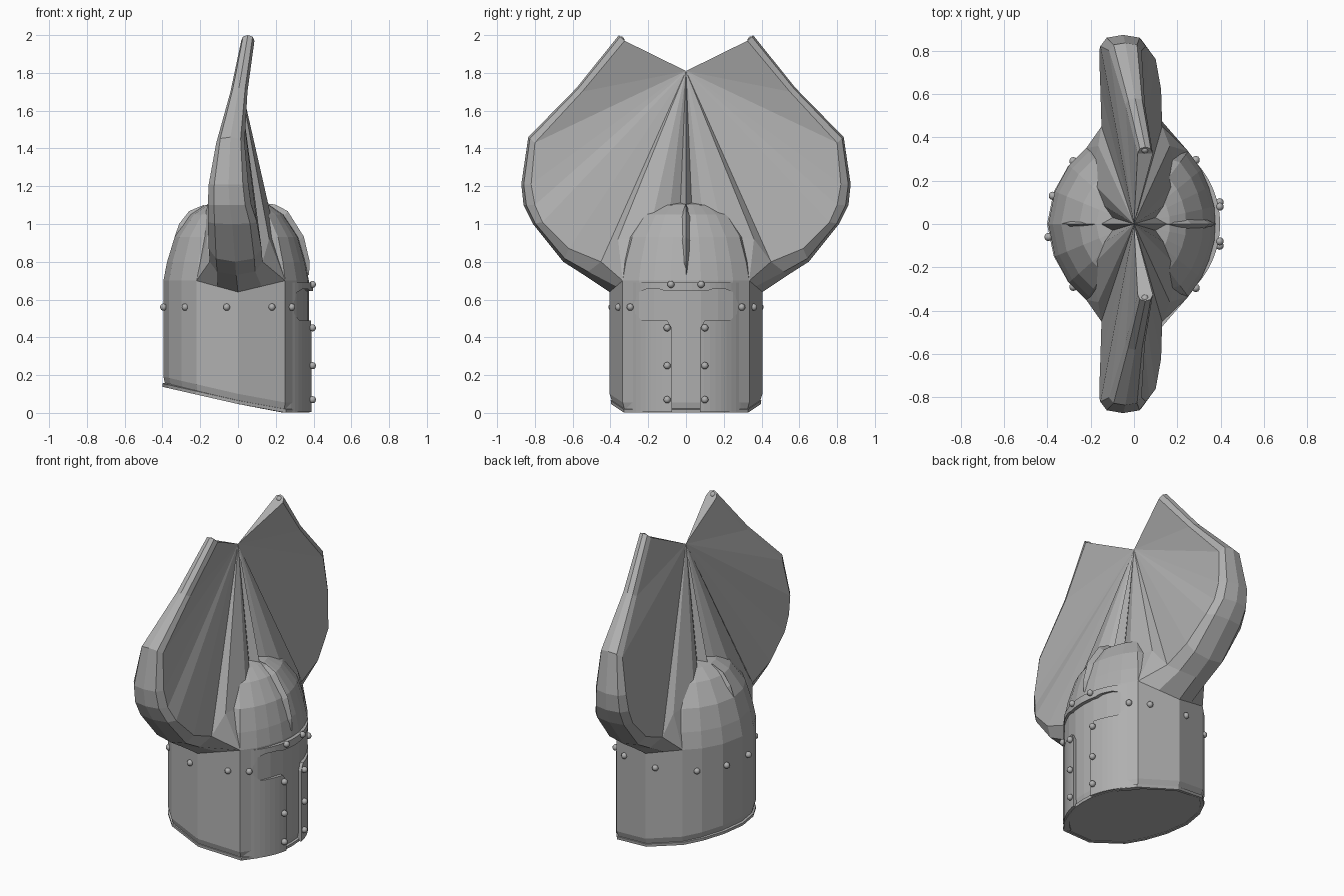
import bpy, bmesh, math
from mathutils import Vector

if "Cube" in bpy.data.objects:
    bpy.data.objects.remove(bpy.data.objects["Cube"])

steel = bpy.data.materials.new("steel grey")
steel.diffuse_color = (0.43, 0.43, 0.43, 1)
steel.use_nodes = True
steel.node_tree.nodes["Principled BSDF"].inputs["Base Color"].default_value = steel.diffuse_color


def finish(name, bm, smooth=False):
    bmesh.ops.remove_doubles(bm, verts=bm.verts, dist=0.0005)
    bmesh.ops.recalc_face_normals(bm, faces=bm.faces)
    me = bpy.data.meshes.new(name)
    bm.to_mesh(me)
    bm.free()
    me.materials.append(steel)
    for p in me.polygons:
        p.use_smooth = smooth
    ob = bpy.data.objects.new(name, me)
    bpy.context.collection.objects.link(ob)
    return ob


def face(bm, pts):
    return bm.faces.new([bm.verts.new(p) for p in pts])


def skin(bm, rings, closed=True):
    vs = [[bm.verts.new(p) for p in r] for r in rings]
    n = len(vs[0])
    for a, b in zip(vs, vs[1:]):
        for i in range(n if closed else n - 1):
            j = (i + 1) % n
            bm.faces.new((a[i], a[j], b[j], b[i]))
    return vs


def low(x):
    # slanted lower edge of the helmet
    return 0.005 + max(0, 0.2 - x) * 0.23


# Helmet outline, seen from above: face is at +x
half = [(.375, 0), (.37, .08), (.345, .17), (.31, .25), (.25, .335), (0, .405),
        (-.22, .35), (-.30, .27), (-.365, .15), (-.395, 0)]
outline = half + [(x, -y) for x, y in half[-2:0:-1]]

# Shell: wall, dome and closed underside
bm = bmesh.new()
rings = [[(x * .97, y * .96, low(x)) for x, y in outline],
         [(x, y, low(x) + .05) for x, y in outline],
         [(x, y, .64 if x == 0 else .70) for x, y in outline]]
for s, z in [(.95, .80), (.85, .93), (.64, 1.05), (.44, 1.10), (.15, 1.12)]:
    rings.append([(x * s, y * s, z) for x, y in outline])
vs = skin(bm, rings)
bm.faces.new(vs[0])
bm.faces.new(vs[-1])
finish("helmet_shell", bm)

# Bottom rim
bm = bmesh.new()
rim = []
for dr, dz in [(.96, 0), (1.01, 0), (1.015, .018), (.97, .022)]:
    rim.append([(x * dr, y * dr * .97, low(x) - .004 + dz) for x, y in outline])
skin(bm, rim + rim[:1])
finish("bottom_rim", bm)

# Face plate with a T-shaped opening
bm = bmesh.new()
plate = []
for i in range(-12, 13):
    a = math.radians(54) * i / 12
    c, s = math.cos(a), math.sin(a)
    plate.append([(r * c, r * s * 1.03, z) for r, z in
                  [(.365, .004), (.397, .004), (.397, .69), (.365, .69)]])
vs = skin(bm, plate)
bm.faces.new(vs[0])
bm.faces.new(vs[-1])
face_plate = finish("face_plate", bm)

bm = bmesh.new()
slot = [(.075, -.1), (.075, .45), (.10, .49), (.235, .49), (.27, .525), (.275, .58),
        (.25, .64), (.21, .655), (.14, .655), (.11, .645)]
slot += [(-y, z) for y, z in slot[::-1]]
f = face(bm, [(.1, y, z) for y, z in slot])
ext = bmesh.ops.extrude_face_region(bm, geom=[f])["geom"]
bmesh.ops.translate(bm, vec=(.5, 0, 0), verts=[v for v in ext if isinstance(v, bmesh.types.BMVert)])
cutter = finish("slot_cutter", bm)
cutter.hide_render = True
mod = face_plate.modifiers.new("slot", 'BOOLEAN')
mod.operation = 'DIFFERENCE'
mod.object = cutter
mod.solver = 'EXACT'
dg = bpy.context.evaluated_depsgraph_get()
cut_mesh = bpy.data.meshes.new_from_object(face_plate.evaluated_get(dg))
face_plate.modifiers.clear()
face_plate.data = cut_mesh
bpy.data.objects.remove(cutter)

# Horns, with the thin webs that run from each horn to a shared peak
APEX = (0, 0, 1.81)
# centre x, half width, inner (y, z), outer (y, z)
stations = [(-.01, .14, .45, .80, .54, .73), (-.015, .14, .62, .87, .65, .80),
            (-.03, .13, .76, 1.01, .81, 1.0), (-.045, .115, .80, 1.1, .86, 1.1),
            (-.05, .105, .82, 1.21, .872, 1.21), (-.04, .075, .80, 1.43, .835, 1.46),
            (.005, .045, .55, 1.70, .58, 1.72), (.052, .035, .325, 1.97, .355, 2.0)]
bm = bmesh.new()
for s in (1, -1):
    rings = [[(.25, s * .335, .70), (.125, s * .37, .67), (0, s * .405, .64),
              (-.11, s * .378, .67), (-.22, s * .35, .70)]]
    for cx, w, yi, zi, yo, zo in stations:
        ring = []
        for u, t in [(1, 0), (.72, .75), (0, 1), (-.72, .75), (-1, 0)]:
            ring.append((cx + u * w, s * (yi + (yo - yi) * t), zi + (zo - zi) * t))
        rings.append(ring)
    skin(bm, rings, closed=False)
    face(bm, rings[-1])
    face(bm, [rings[-1][0], rings[-1][-1], APEX])
    for k, side in ((0, 1), (-1, -1)):
        edge = [r[k] for r in rings]
        base = [(side * .165, s * .36, .92), (side * .20, s * .20, .93),
                (side * .14, s * .085, 1.08), (side * .10, s * .03, 1.10),
                (side * .16, 0, 1.06)]
        fan = edge[:0:-1] + base
        for a, b in zip(fan, fan[1:]):
            face(bm, [a, b, APEX])
        face(bm, [edge[0], edge[1], base[0]])
        face(bm, [edge[0], base[0], base[1]])
finish("horns_and_webs", bm)


# Pointed ridges on the front and back of the dome
def ridge(name, path, width):
    bm = bmesh.new()
    rings = []
    n = len(path) - 1
    for i, (x, z) in enumerate(path):
        w = width * math.sin(math.pi * i / n) + .002
        out = Vector((x, 0, z - .68)).normalized()
        p = Vector((x, 0, z))
        rings.append([p - out * .03 + Vector((0, -w, 0)), p + out * w * .7,
                      p - out * .03 + Vector((0, w, 0))])
    skin(bm, rings)
    finish(name, bm)


ridge("front_ridge", [(.375, .73), (.365, .80), (.33, .92), (.25, 1.05), (.19, 1.09), (.13, 1.11)], .032)
ridge("back_ridge", [(-.335, .93), (-.30, .99), (-.25, 1.055), (-.18, 1.10)], .024)

# Rivets
spots = [(.395, .10, .07), (.395, .10, .25), (.395, .10, .45), (.395, .08, .68),
         (.285, .295, .56), (.18, .358, .56), (-.06, .392, .56), (-.28, .29, .56)]
spots = [(x, s * y, z) for x, y, z in spots for s in (1, -1)]
spots += [(-.395, -.06, .56), (-.375, .13, .56)]
spots += [(.05, .345, 1.975), (.05, -.345, 1.975)]
bm = bmesh.new()
for p in spots:
    ball = bmesh.ops.create_uvsphere(bm, u_segments=10, v_segments=6, radius=.019)
    bmesh.ops.translate(bm, vec=p, verts=ball["verts"])
finish("rivets", bm, smooth=True)
